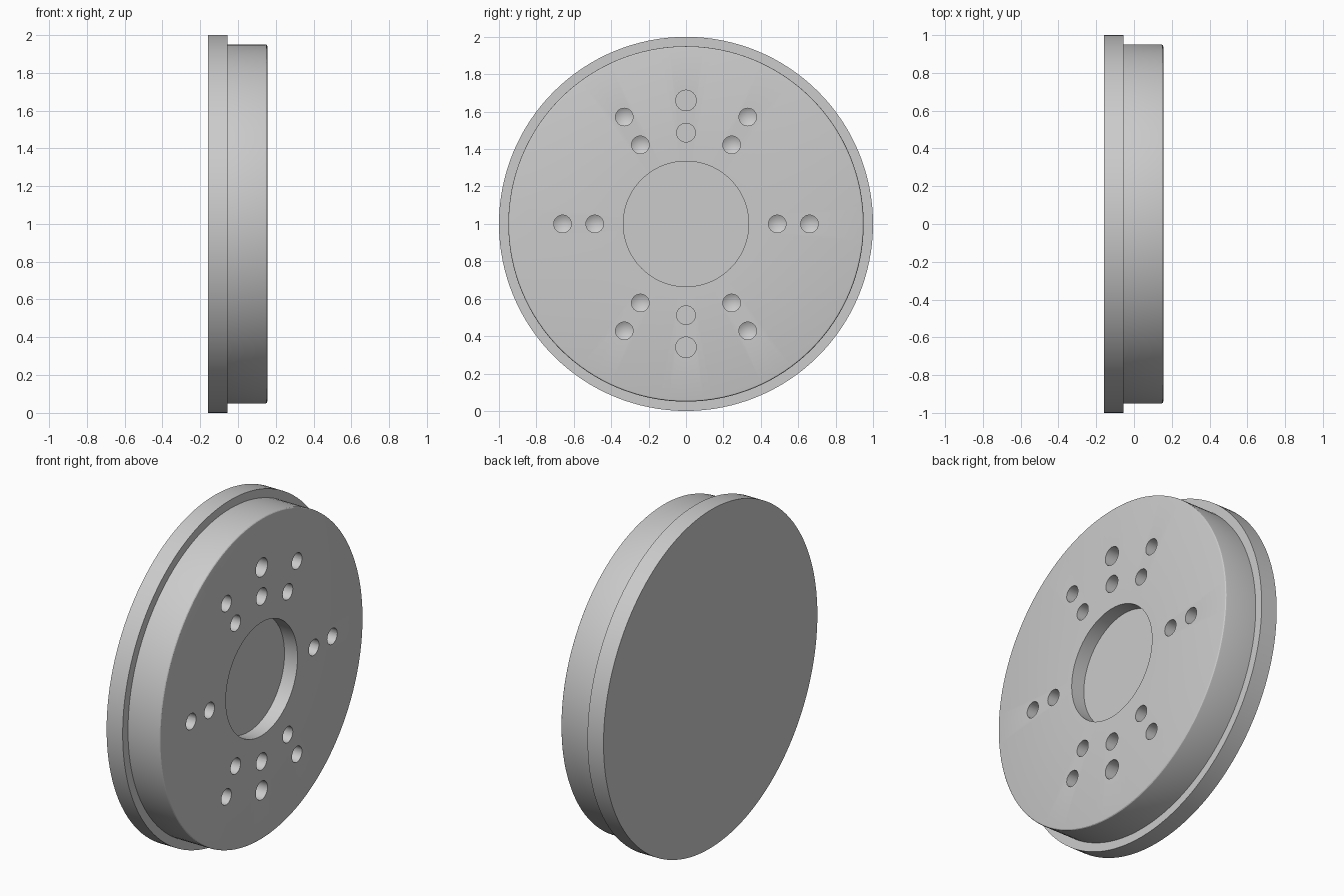
import bpy, bmesh, math
from mathutils import Matrix, Vector

if "Cube" in bpy.data.objects:
    bpy.data.objects.remove(bpy.data.objects["Cube"])

grey = bpy.data.materials.new("light_grey")
grey.diffuse_color = (0.6, 0.6, 0.6, 1)
grey.use_nodes = True
grey.node_tree.nodes["Principled BSDF"].inputs["Base Color"].default_value = grey.diffuse_color


def lathe(name, profile, steps, y=0.0, z=1.0):
    """Spin an (x, radius) profile about an axis parallel to x."""
    bm = bmesh.new()
    verts = [bm.verts.new((x, 0, r)) for x, r in profile]
    edges = [bm.edges.new(p) for p in zip(verts, verts[1:])]
    bmesh.ops.spin(bm, geom=verts + edges, cent=(0, 0, 0), axis=(1, 0, 0),
                   angle=math.tau, steps=steps, use_duplicate=False)
    bmesh.ops.remove_doubles(bm, verts=bm.verts, dist=1e-5)
    bmesh.ops.recalc_face_normals(bm, faces=bm.faces)
    bmesh.ops.translate(bm, verts=bm.verts, vec=(0, y, z))
    me = bpy.data.meshes.new(name)
    bm.to_mesh(me)
    bm.free()
    me.materials.append(grey)
    ob = bpy.data.objects.new(name, me)
    bpy.context.collection.objects.link(ob)
    return ob


FACE = 0.155   # x of the drilled front face

# Drum: solid back, wide flange, rounded front rim and round centre pocket
rim = [(FACE - 0.01 + 0.01 * math.sin(a), 0.94 + 0.01 * math.cos(a))
       for a in (math.radians(d) for d in (0, 30, 60, 90))]
drum = lathe("wheel_drum",
             [(-0.16, 0), (-0.16, 1.0), (-0.055, 1.0), (-0.055, 0.95)] + rim +
             [(FACE, 0.335), (0.07, 0.335), (0.07, 0)], 128)


# Drilled holes: flat bottoms on the vertical axis, pointed bottoms elsewhere
def drill(ring, degrees, r, pointed):
    a = math.radians(degrees)
    floor = FACE - 0.13
    tip = floor - (0.6 * r if pointed else 0)
    return lathe("hole_cutter", [(FACE + 0.05, 0), (FACE + 0.05, r), (floor, r), (tip, 0)],
                 32, ring * math.cos(a), 1 + ring * math.sin(a))


cutters = []
for ring, flat_r in ((0.66, 0.055), (0.488, 0.05)):
    cutters += [drill(ring, d, 0.047, True) for d in (0, 60, 120, 180, 240, 300)]
    cutters += [drill(ring, d, flat_r, False) for d in (90, 270)]

bpy.ops.object.select_all(action='DESELECT')
for c in cutters:
    c.select_set(True)
bpy.context.view_layer.objects.active = cutters[0]
bpy.ops.object.join()
cutter = cutters[0]
cutter.hide_render = True

# Cut the holes, then smooth the round walls
bpy.ops.object.select_all(action='DESELECT')
drum.select_set(True)
bpy.context.view_layer.objects.active = drum
mod = drum.modifiers.new("holes", 'BOOLEAN')
mod.operation = 'DIFFERENCE'
mod.solver = 'EXACT'
mod.object = cutter
bpy.ops.object.modifier_apply(modifier=mod.name)
bpy.data.objects.remove(cutter)
bpy.ops.object.shade_smooth_by_angle(angle=math.radians(25))
